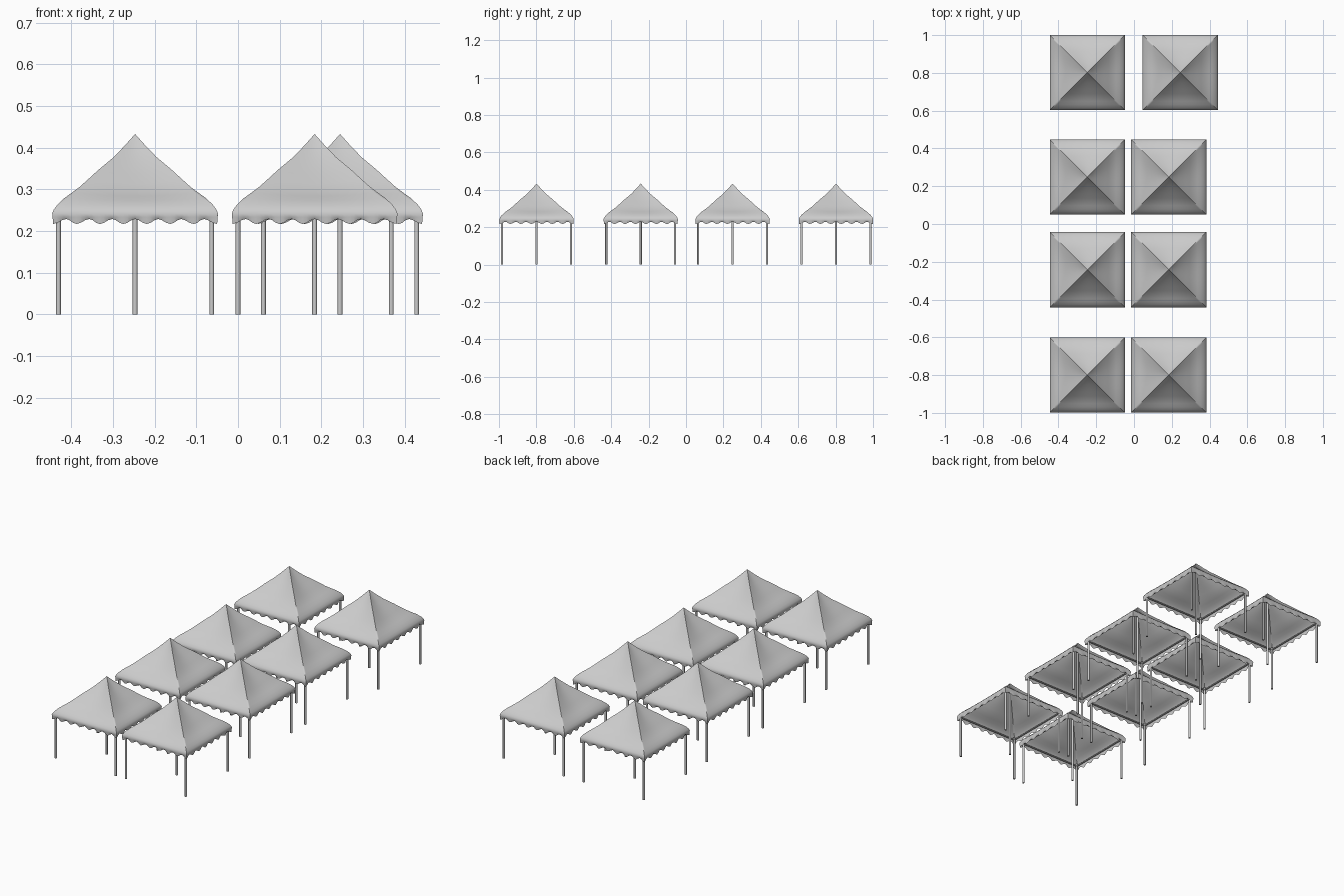
import bpy, bmesh, math
from mathutils import Vector, Matrix

if "Cube" in bpy.data.objects:
    bpy.data.objects.remove(bpy.data.objects["Cube"])

SIDE = 42          # segments along each canopy side
WAVES = 7          # scallops per side
POLE = 0.184       # pole offset from tent centre

# canopy profile: half width, height
PROFILE = [(0.024, 0.406), (0.052, 0.377), (0.088, 0.347), (0.112, 0.325),
           (0.132, 0.307), (0.152, 0.292), (0.170, 0.279), (0.186, 0.264),
           (0.195, 0.252), (0.199, 0.242), (0.198, 0.234), (0.195, 0.223)]


def square_ring(bm, r, z, last):
    """One square loop of the canopy; the last loop is scalloped."""
    ring = []
    for k in range(4):
        rot = Matrix.Rotation(k * math.pi / 2, 3, 'Z')
        for i in range(SIDE):
            t = i / SIDE
            wave = math.cos(2 * math.pi * WAVES * t)
            sag = math.sin(math.pi * t) * 0.012 * math.sin(math.pi * min(r / 0.2, 1))
            h = z - sag
            out = r
            if last:
                h = z - 0.006 * wave
                out = r + 0.002 * wave
            ring.append(bm.verts.new(rot @ Vector((out * (2 * t - 1), -out, h))))
    return ring


def canopy_mesh():
    bm = bmesh.new()
    apex = bm.verts.new((0, 0, 0.433))
    rings = [square_ring(bm, r, z, i == len(PROFILE) - 1)
             for i, (r, z) in enumerate(PROFILE)]
    n = len(rings[0])
    for i in range(n):
        j = (i + 1) % n
        bm.faces.new((apex, rings[0][i], rings[0][j]))
        for a, b in zip(rings, rings[1:]):
            bm.faces.new((a[i], b[i], b[j], a[j]))
    return finish(bm, "canopy", True)


def rod(bm, p, q, rad):
    """Round bar between two points."""
    p, q = Vector(p), Vector(q)
    m = (Matrix.Translation((p + q) / 2)
         @ (q - p).to_track_quat('Z', 'Y').to_matrix().to_4x4())
    bmesh.ops.create_cone(bm, cap_ends=True, segments=12, radius1=rad,
                          radius2=rad, depth=(q - p).length, matrix=m)


def frame_mesh():
    bm = bmesh.new()
    corners = [(-POLE, -POLE), (POLE, -POLE), (POLE, POLE), (-POLE, POLE)]
    for i, (x, y) in enumerate(corners):
        rod(bm, (x, y, 0), (x, y, 0.25), 0.0058)            # corner pole
        x2, y2 = corners[(i + 1) % 4]
        rod(bm, (x, y, 0.238), (x2, y2, 0.238), 0.004)      # eave rail
    rod(bm, (0, 0, 0), (0, 0, 0.42), 0.0058)                # centre pole
    return finish(bm, "poles", False)


def finish(bm, name, smooth):
    bmesh.ops.recalc_face_normals(bm, faces=bm.faces[:])
    me = bpy.data.meshes.new(name)
    bm.to_mesh(me)
    bm.free()
    for f in me.polygons:
        f.use_smooth = smooth or len(f.vertices) == 4
    if not smooth:
        me.set_sharp_from_angle(angle=math.radians(40))
    else:
        me.set_sharp_from_angle(angle=math.radians(60))
    return me


# two rows of four tents, the back right one set further out
canopy, frame = canopy_mesh(), frame_mesh()
ROWS = [(-0.799, 0.184), (-0.242, 0.184), (0.249, 0.184), (0.802, 0.245)]
for row, (y, right_x) in enumerate(ROWS, 1):
    for side, x in (("left", -0.247), ("right", right_x)):
        for part, me in (("canopy", canopy), ("poles", frame)):
            ob = bpy.data.objects.new(f"{side}_tent_{row}_{part}", me)
            ob.location = (x, y, 0)
            bpy.context.collection.objects.link(ob)
